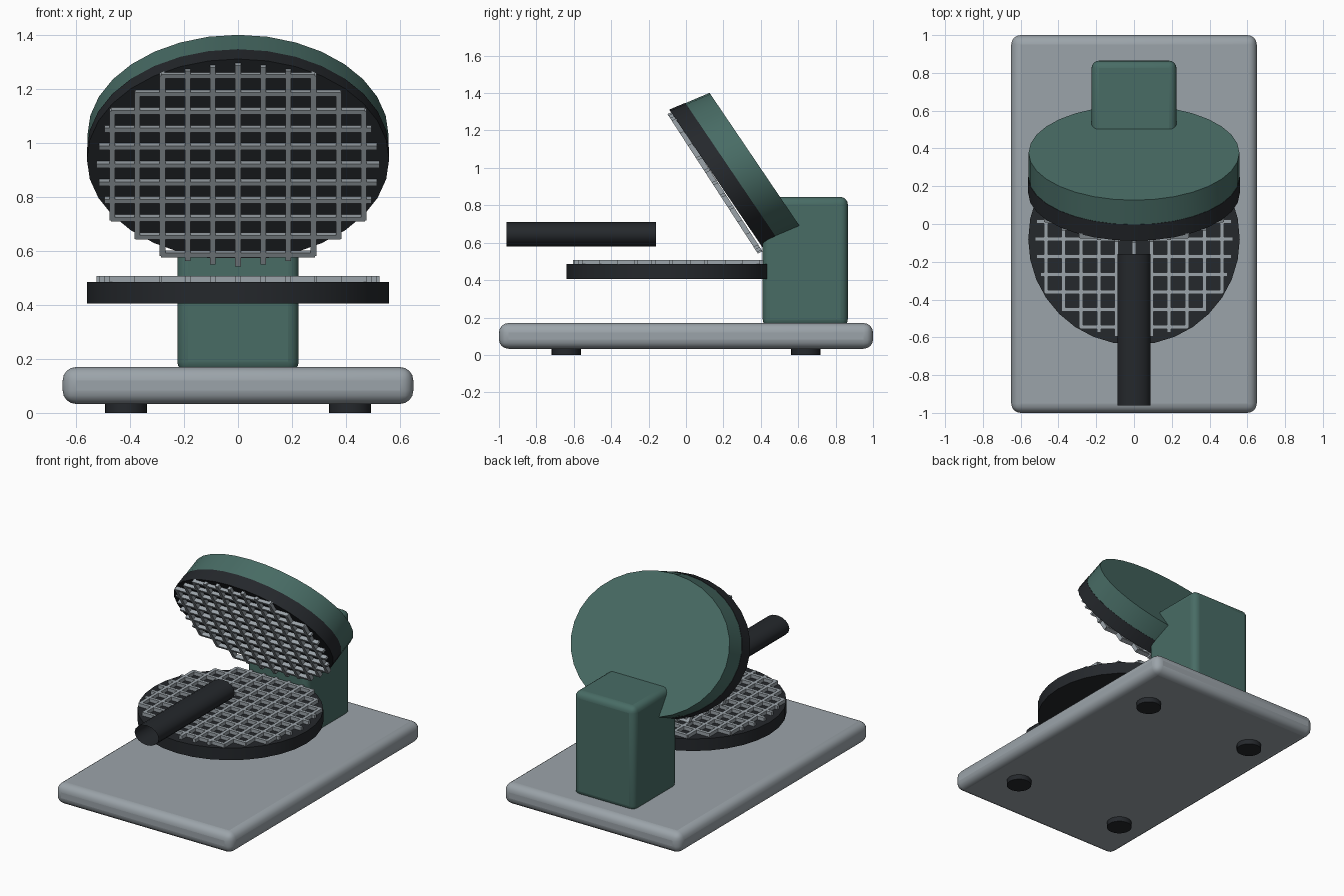
import bpy, bmesh
from mathutils import Matrix, Vector

if "Cube" in bpy.data.objects:
    bpy.data.objects.remove(bpy.data.objects["Cube"])


def material(name, rgb):
    m = bpy.data.materials.new(name)
    m.diffuse_color = (*rgb, 1)
    m.use_nodes = True
    m.node_tree.nodes["Principled BSDF"].inputs["Base Color"].default_value = m.diffuse_color
    return m


GREEN = material("green enamel", (0.065, 0.15, 0.13))
DARK = material("dark iron", (0.018, 0.021, 0.025))
STEEL = material("steel", (0.33, 0.37, 0.40))


def finish(name, bm, mat, bevel=0):
    me = bpy.data.meshes.new(name)
    bm.to_mesh(me)
    bm.free()
    ob = bpy.data.objects.new(name, me)
    bpy.context.collection.objects.link(ob)
    me.materials.append(mat)
    if bevel:
        b = ob.modifiers.new("bevel", "BEVEL")
        b.width, b.segments = bevel, 4
    bpy.ops.object.select_all(action="DESELECT")
    ob.select_set(True)
    bpy.context.view_layer.objects.active = ob
    bpy.ops.object.shade_smooth_by_angle(angle=0.6)
    return ob


def add_box(bm, lo, hi, frame=Matrix()):
    lo, hi = Vector(lo), Vector(hi)
    m = Matrix.Translation((lo + hi) / 2) @ Matrix.Diagonal((*(hi - lo), 1))
    bmesh.ops.create_cube(bm, size=1, matrix=frame @ m)


def box(name, lo, hi, mat, bevel=0):
    bm = bmesh.new()
    add_box(bm, lo, hi)
    return finish(name, bm, mat, bevel)


def disc(name, r, w0, w1, mat, frame=Matrix(), sides=32, caps=True):
    bm = bmesh.new()
    bmesh.ops.create_cone(bm, cap_ends=caps, segments=sides, radius1=r, radius2=r,
                          depth=w1 - w0,
                          matrix=frame @ Matrix.Translation((0, 0, (w0 + w1) / 2)))
    return finish(name, bm, mat)


def axes(x, v, w, origin):
    m = Matrix((x, v, w)).transposed().to_4x4()
    m.translation = origin
    return m


def grid(name, frame):
    # crossed bars trimmed to a round outline
    bm = bmesh.new()
    half = [0.525, 0.515, 0.495, 0.47, 0.38, 0.285]
    t = 0.0105
    for i in range(-5, 6):
        d, h = i * 0.0932, half[abs(i)]
        add_box(bm, (d - t, -h, 0), (d + t, h, 0.028), frame)
        add_box(bm, (-h, d - t, 0), (h, d + t, 0.028), frame)
    finish(name, bm, STEEL)


# base, feet and hinge post
box("base", (-0.65, -1, 0.033), (0.65, 1, 0.17), STEEL, 0.05)
for sx in (-1, 1):
    for sy in (-1, 1):
        disc("foot", 0.078, 0, 0.045, DARK,
             Matrix.Translation((sx * 0.415, sy * 0.64, 0)), 24)
box("hinge_post", (-0.225, 0.41, 0.15), (0.225, 0.865, 0.845), GREEN, 0.04)

# lower cooking plate
low = Matrix.Translation((0, -0.08, 0))
disc("lower_plate", 0.56, 0.405, 0.485, DARK, low)
grid("lower_grid", Matrix.Translation((0, -0.08, 0.48)))

# raised lid: slightly skewed, open disc with plate and grid
out = (0, -0.92, -0.39)
lid = axes((1, 0, 0), (0, -0.45, 0.665), out, (0, 0.377, 1.03))
disc("lid", 0.558, 0, 0.16, GREEN, lid)
disc("upper_plate", 0.56, 0.14, 0.233, DARK, lid)
grid("upper_grid", axes((1, 0, 0), (0, -0.46, 0.71), out, (0, 0.168, 0.926)))

# handle: flattened open tube along y
disc("handle", 1, 0.16, 0.96, DARK,
     axes((0.088, 0, 0), (0, 0, 0.065), (0, -1, 0), (0, 0, 0.645)), 16, False)
